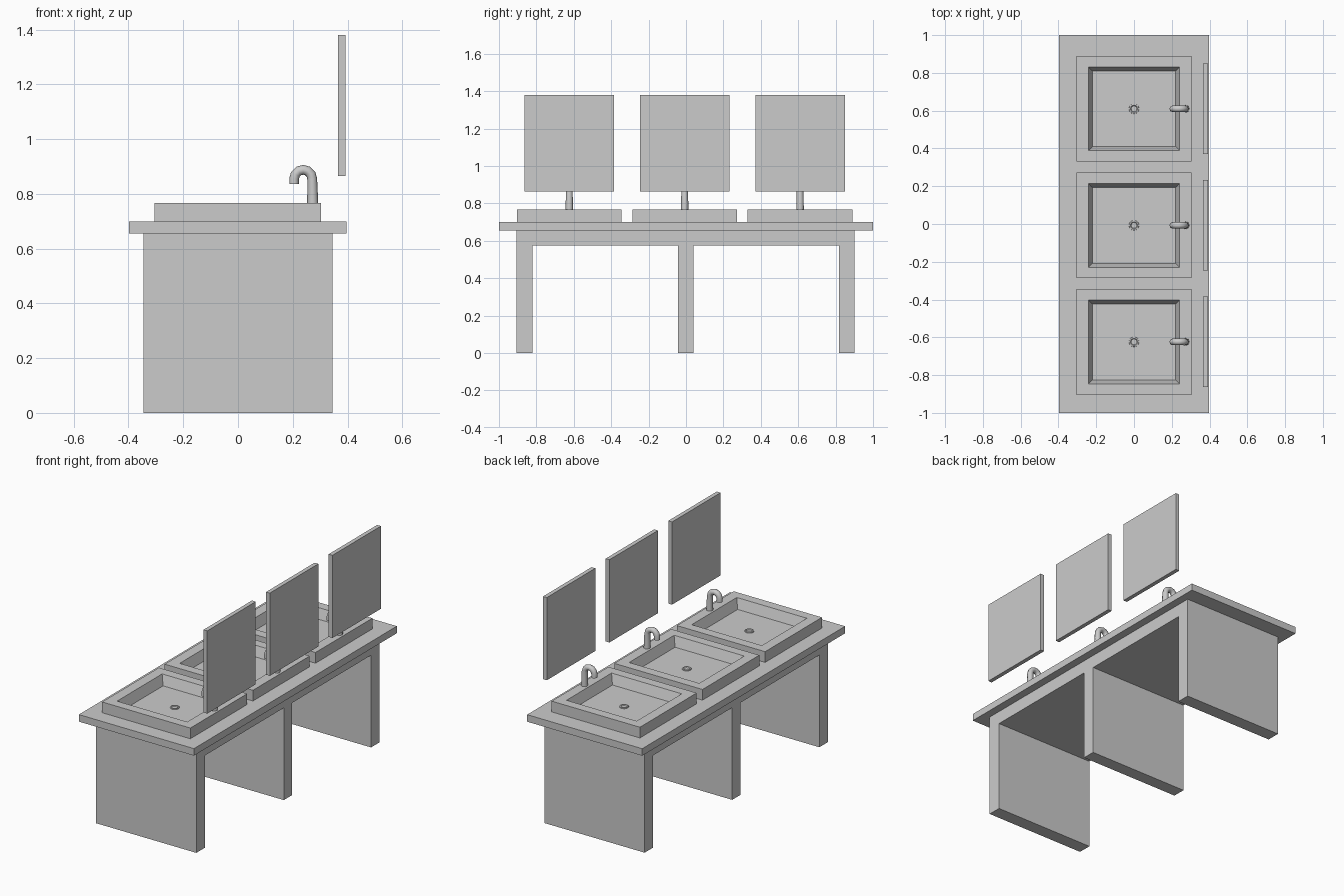
import bpy, bmesh, math

if "Cube" in bpy.data.objects:
    bpy.data.objects.remove(bpy.data.objects["Cube"])

CENTRES = (-0.624, -0.007, 0.61)


def finish(bm, name):
    bmesh.ops.recalc_face_normals(bm, faces=bm.faces)
    me = bpy.data.meshes.new(name)
    bm.to_mesh(me)
    bm.free()
    ob = bpy.data.objects.new(name, me)
    bpy.context.collection.objects.link(ob)
    return ob


def box_bm(x0, x1, y0, y1, z0, z1):
    bm = bmesh.new()
    bmesh.ops.create_cube(bm, size=1)
    for v in bm.verts:
        v.co = ((x0 + x1) / 2 + v.co.x * (x1 - x0),
                (y0 + y1) / 2 + v.co.y * (y1 - y0),
                (z0 + z1) / 2 + v.co.z * (z1 - z0))
    return bm


def support():
    # three-legged frame: one profile in y-z, extruded along x
    pts = [(-0.905, 0), (-0.82, 0), (-0.82, 0.575), (-0.043, 0.575), (-0.043, 0),
           (0.039, 0), (0.039, 0.575), (0.817, 0.575), (0.817, 0), (0.902, 0),
           (0.902, 0.656), (-0.905, 0.656)]
    bm = bmesh.new()
    f = bm.faces.new([bm.verts.new((-0.346, y, z)) for y, z in pts])
    ext = bmesh.ops.extrude_face_region(bm, geom=[f])
    for v in ext["geom"]:
        if isinstance(v, bmesh.types.BMVert):
            v.co.x = 0.346
    finish(bm, "support_frame")


def basin(i, yc):
    # block with a tapered recess
    bm = box_bm(-0.305, 0.304, yc - 0.28, yc + 0.28, 0.70, 0.767)
    bm.faces.ensure_lookup_table()
    top = max(bm.faces, key=lambda f: f.calc_center_median().z)
    bmesh.ops.inset_region(bm, faces=[top], thickness=0.06)
    for v in top.verts:
        v.co.x = math.copysign(0.242, v.co.x)
        v.co.y = yc + math.copysign(0.222, v.co.y - yc)
    floor = bmesh.ops.extrude_discrete_faces(bm, faces=[top])["faces"][0]
    for v in floor.verts:
        v.co = (math.copysign(0.221, v.co.x), yc + math.copysign(0.201, v.co.y - yc), 0.706)
    finish(bm, f"basin_{i}")


def drain(i, yc):
    # lathed ring with a recessed centre
    n = 16
    bm = bmesh.new()
    rings = []
    for r, z in ((0.027, 0.705), (0.026, 0.711), (0.019, 0.712), (0.015, 0.707)):
        rings.append([bm.verts.new((r * math.cos(2 * math.pi * k / n),
                                    yc + r * math.sin(2 * math.pi * k / n), z)) for k in range(n)])
    for a, b in zip(rings, rings[1:]):
        for k in range(n):
            bm.faces.new((a[k], a[(k + 1) % n], b[(k + 1) % n], b[k]))
    bm.faces.new(rings[-1])
    finish(bm, f"drain_{i}")


def faucet(i, yc):
    # gooseneck tube, slightly tapered
    path = [(0.273, 0.765, 1.12)]
    for k in range(7):
        a = math.pi * k / 6
        path.append((0.238 + 0.033 * math.cos(a), 0.855 + 0.033 * math.sin(a), 1 - 0.02 * k / 6))
    path.append((0.205, 0.836, 0.98))
    cu = bpy.data.curves.new(f"faucet_{i}", 'CURVE')
    cu.dimensions = '3D'
    cu.bevel_depth = 0.018
    cu.bevel_resolution = 2
    cu.use_fill_caps = True
    sp = cu.splines.new('POLY')
    sp.points.add(len(path) - 1)
    for p, (x, z, r) in zip(sp.points, path):
        p.co = (x, yc, z, 1)
        p.radius = r
    sp.use_smooth = True
    ob = bpy.data.objects.new(f"faucet_{i}", cu)
    bpy.context.collection.objects.link(ob)


support()
# countertop
finish(box_bm(-0.398, 0.396, -1, 1, 0.656, 0.70), "countertop")
# basins, drains, faucets and mirrors
for i, yc in enumerate(CENTRES, 1):
    basin(i, yc)
    drain(i, yc)
    faucet(i, yc)
    finish(box_bm(0.366, 0.392, yc - 0.239, yc + 0.239, 0.865, 1.381), f"mirror_{i}")
